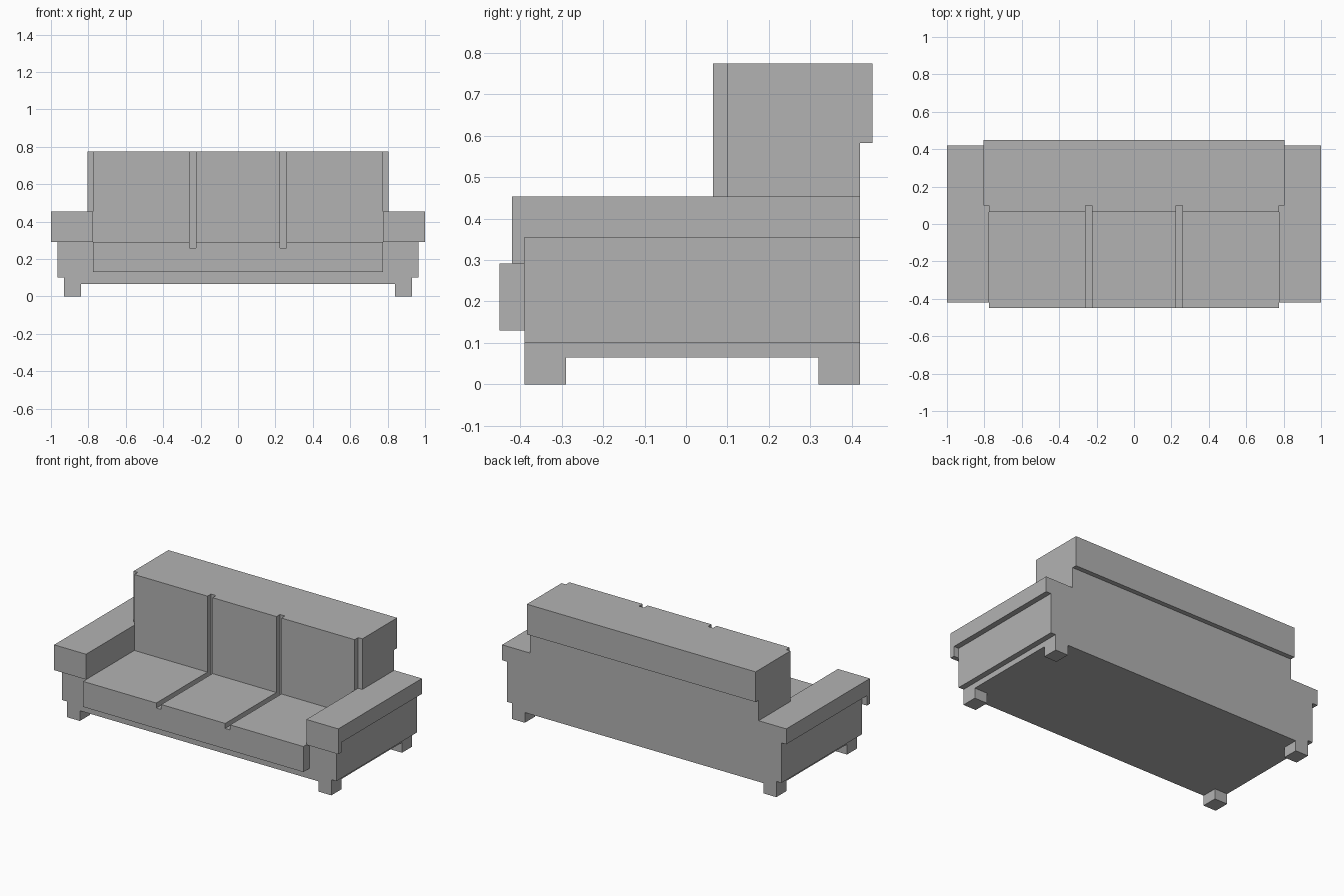
import bpy
import bmesh
from mathutils import Vector

cube = bpy.data.objects.get("Cube")
if cube:
    bpy.data.objects.remove(cube, do_unlink=True)

grey = bpy.data.materials.new("neutral grey")
grey.use_nodes = True
colour = (0.448, 0.448, 0.448, 1)
grey.diffuse_color = colour
grey.node_tree.nodes["Principled BSDF"].inputs["Base Color"].default_value = colour


def prism(profile, axis, start, end):
    """Extrude a 2D profile along an axis; the profile uses the other two axes in order."""
    bm = bmesh.new()
    verts = []
    for point in profile:
        co = list(point)
        co.insert(axis, start)
        verts.append(bm.verts.new(co))
    face = bm.faces.new(verts)
    step = Vector((0, 0, 0))
    step[axis] = end - start
    top = bmesh.ops.extrude_face_region(bm, geom=[face], use_keep_orig=True)["geom"]
    bmesh.ops.translate(bm, vec=step, verts=[g for g in top if isinstance(g, bmesh.types.BMVert)])
    bmesh.ops.recalc_face_normals(bm, faces=bm.faces)
    return bm


def finish(bm, name):
    bmesh.ops.recalc_face_normals(bm, faces=bm.faces)
    mesh = bpy.data.meshes.new(name)
    bm.to_mesh(mesh)
    bm.free()
    mesh.materials.append(grey)
    obj = bpy.data.objects.new(name, mesh)
    bpy.context.collection.objects.link(obj)


def mirrored(half):
    """Complete a half outline, listed from the centre outwards, across x = 0."""
    return half + [(-x, v) for x, v in reversed(half)]


def notched(level, floor):
    """Cushion edge with one groove on the positive side."""
    return [(0.225, level), (0.225, floor), (0.26, floor), (0.26, level)]


FRONT, BACK = -0.39, 0.42
SEAT_X, BACK_X = 0.775, 0.805

# Frame with both arm bodies and a recessed plinth
frame = mirrored([(SEAT_X, 0.2), (SEAT_X, 0.355), (0.965, 0.355),
                  (0.965, 0.1), (0.93, 0.1), (0.93, 0.065)])
finish(prism(frame, 1, FRONT, BACK), "frame")

# Seat cushions divided by two grooves
seat = mirrored(notched(0.292, 0.26) + [(SEAT_X, 0.292), (SEAT_X, 0.13)])
finish(prism(seat, 1, -0.45, 0.11), "seat_cushions")

# Back cushions, grooved in front, with an overhang behind the upper part
back = mirrored(notched(0.065, 0.1) + [(SEAT_X, 0.065), (SEAT_X, 0.1),
                                       (BACK_X, 0.1), (BACK_X, BACK)])
bm = prism(back, 2, 0.2, 0.775)
bmesh.ops.bisect_plane(bm, geom=bm.verts[:] + bm.edges[:] + bm.faces[:],
                       plane_co=(0, 0, 0.583), plane_no=(0, 0, 1))
rear = [f for f in bm.faces if f.normal.y > 0.9 and f.calc_center_median().z > 0.583]
moved = bmesh.ops.extrude_face_region(bm, geom=rear)["geom"]
bmesh.ops.translate(bm, vec=(0, 0.03, 0),
                    verts=[g for g in moved if isinstance(g, bmesh.types.BMVert)])
bmesh.ops.delete(bm, geom=[f for f in rear if f.is_valid], context='FACES_ONLY')
bmesh.ops.dissolve_limit(bm, angle_limit=0.01, verts=bm.verts, edges=bm.edges)
finish(bm, "back_cushions")

# Armrests with a front lip, and legs
armrest = [(-0.42, 0.292), (FRONT, 0.292), (FRONT, 0.355),
           (BACK, 0.355), (BACK, 0.453), (-0.42, 0.453)]
for side, sign in (("left", 1), ("right", -1)):
    finish(prism(armrest, 0, sign * SEAT_X, sign), side + "_armrest")
    for end, y0, y1 in (("front", FRONT, -0.29), ("back", 0.32, BACK)):
        leg = [(y0, 0), (y1, 0), (y1, 0.065), (y0, 0.065)]
        finish(prism(leg, 0, sign * 0.84, sign * 0.93), f"{end}_{side}_leg")
